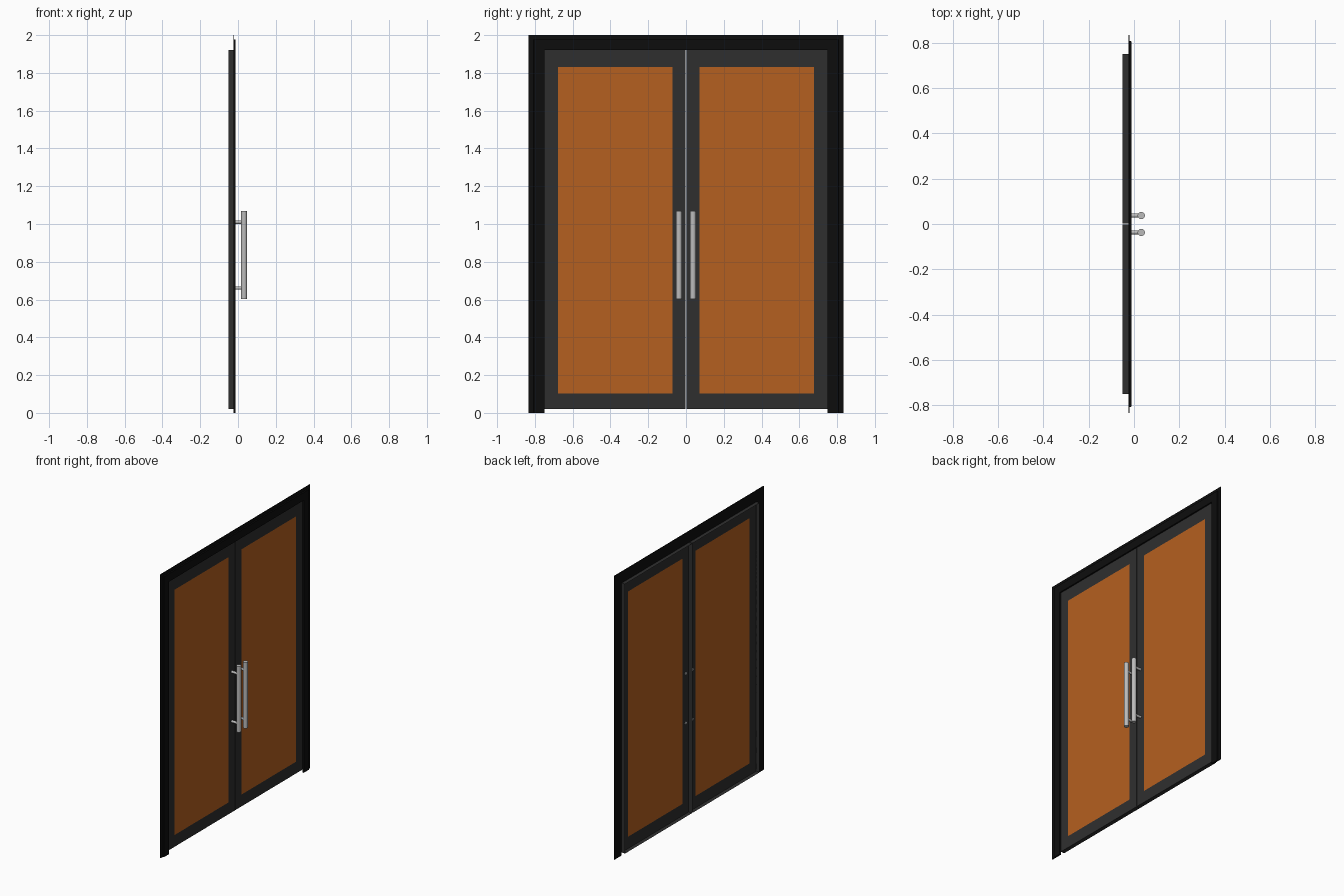
import bpy, bmesh, math
from mathutils import Matrix

if "Cube" in bpy.data.objects:
    bpy.data.objects.remove(bpy.data.objects["Cube"])


def material(name, rgb):
    m = bpy.data.materials.new(name)
    m.diffuse_color = (*rgb, 1)
    m.use_nodes = True
    m.node_tree.nodes["Principled BSDF"].inputs["Base Color"].default_value = m.diffuse_color
    return m


BLACK = material("black_trim", (0.004, 0.004, 0.004))
CHARCOAL = material("charcoal", (0.028, 0.028, 0.028))
ORANGE = material("orange_panel", (0.46, 0.115, 0.014))
STEEL = material("steel", (0.5, 0.5, 0.5))

HALF_W, Z0, Z1 = 0.75, 0.02, 1.92      # door opening
FACE_X, BACK_X = -0.022, -0.05         # leaf skin and rear edge of its rim


def finish(name, bm, mat):
    bmesh.ops.recalc_face_normals(bm, faces=bm.faces)
    me = bpy.data.meshes.new(name)
    bm.to_mesh(me)
    bm.free()
    ob = bpy.data.objects.new(name, me)
    bpy.context.collection.objects.link(ob)
    me.materials.append(mat)
    return ob


def rect(bm, x, y0, y1, z0, z1):
    return [bm.verts.new((x, y, z)) for y, z in ((y0, z0), (y1, z0), (y1, z1), (y0, z1))]


def bridge(bm, a, b, closed=True):
    n = len(a)
    for i in range(n if closed else n - 1):
        j = (i + 1) % n
        bm.faces.new((a[i], a[j], b[j], b[i]))


# Door frame: stepped moulding swept with mitred corners up, across and down
profile = [(-0.024, 0), (-0.012, 0), (-0.012, 0.06), (-0.02, 0.06),
           (-0.02, 0.083), (-0.024, 0.083)]
profile[2], profile[3] = (-0.012, 0.056), (-0.02, 0.058)
bm = bmesh.new()
paths = []
for x, o in profile:
    w, top = HALF_W + o, min(Z1 + o, 2.0)
    paths.append([bm.verts.new((x, y, z)) for y, z in ((-w, 0), (-w, top), (w, top), (w, 0))])
for i, p in enumerate(paths):
    bridge(bm, p, paths[(i + 1) % len(paths)], closed=False)
bm.faces.new([p[0] for p in paths])
bm.faces.new([p[-1] for p in paths])
finish("door_frame", bm, BLACK)

for side, s in (("left", -1), ("right", 1)):
    # Leaf: front skin with a panel opening and a rim folded to the back
    bm = bmesh.new()
    inner = rect(bm, FACE_X, s * 0.072, s * 0.677, 0.103, 1.832)
    outer = rect(bm, FACE_X, s * 0.002, s * HALF_W, Z0, Z1)
    back = rect(bm, BACK_X, s * 0.002, s * HALF_W, Z0, Z1)
    bridge(bm, inner, outer)
    bridge(bm, outer, back)
    finish(side + "_leaf", bm, CHARCOAL)

    # Flush panel filling the opening
    bm = bmesh.new()
    f = bm.faces.new(rect(bm, FACE_X, s * 0.072, s * 0.677, 0.103, 1.832))
    ob = finish(side + "_panel", bm, ORANGE)
    if ob.data.polygons[0].normal.x < 0:
        ob.data.flip_normals()

    # Pull handle: upright bar on two posts
    bm = bmesh.new()
    y = s * 0.037
    bmesh.ops.create_cone(bm, cap_ends=True, segments=32, radius1=0.016, radius2=0.016,
                          depth=0.464, matrix=Matrix.Translation((0.032, y, 0.836)))
    for z in (0.661, 1.01):
        bmesh.ops.create_cone(bm, cap_ends=True, segments=24, radius1=0.009, radius2=0.009,
                              depth=0.056, matrix=Matrix.Translation((0.002, y, z))
                              @ Matrix.Rotation(math.pi / 2, 4, 'Y'))
    ob = finish(side + "_handle", bm, STEEL)
    bpy.ops.object.select_all(action='DESELECT')
    ob.select_set(True)
    bpy.context.view_layer.objects.active = ob
    bpy.ops.object.shade_smooth_by_angle(angle=math.radians(40))
